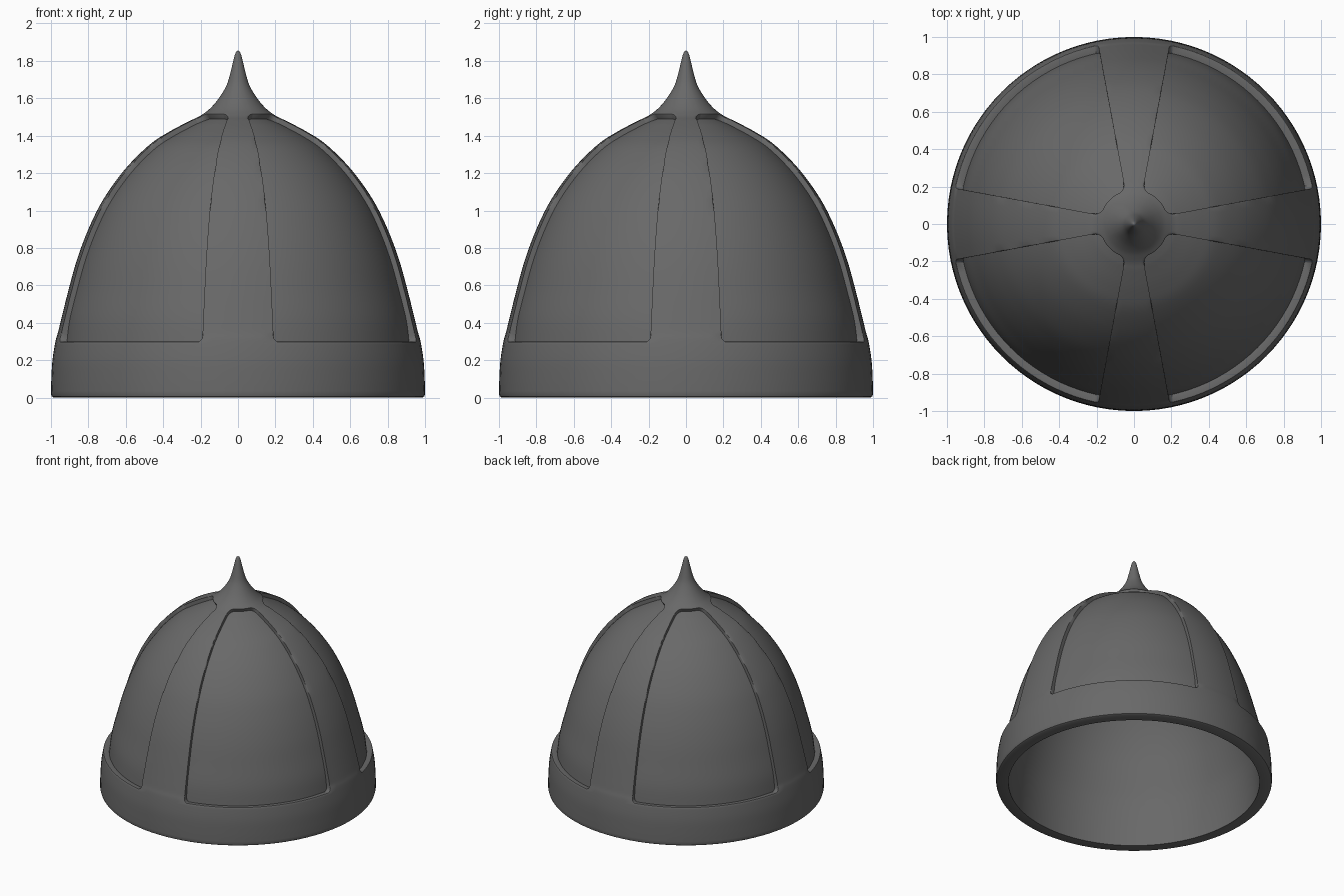
import bpy, bmesh
from math import sin, cos, pi, asin, exp, radians
from mathutils import Vector

cube = bpy.data.objects.get("Cube")
if cube:
    bpy.data.objects.remove(cube, do_unlink=True)

steel = bpy.data.materials.new("dark steel")
steel.use_nodes = True
GREY = (0.14, 0.14, 0.14, 1)
steel.diffuse_color = GREY
steel.node_tree.nodes["Principled BSDF"].inputs["Base Color"].default_value = GREY

COLLAR_R, BAND_Z = 0.186, 0.30   # upper and lower limits of the panel openings


def smooth_curve(points, steps=5):
    """Catmull-Rom curve through (radius, height) points."""
    p = [Vector(q) for q in points]
    p = [2 * p[0] - p[1]] + p + [2 * p[-1] - p[-2]]
    out = []
    for a, b, c, d in zip(p, p[1:], p[2:], p[3:]):
        for k in range(steps):
            t = k / steps
            out.append(0.5 * (2 * b + (c - a) * t + (2 * a - 5 * b + 4 * c - d) * t * t
                              + (3 * b - a - 3 * c + d) * t ** 3))
    return out + [p[-2]]


def inset_curve(curve, depth):
    """Shift a profile towards the inside of the dome."""
    out = []
    for i, q in enumerate(curve):
        t = (curve[min(i + 1, len(curve) - 1)] - curve[max(i - 1, 0)]).normalized()
        out.append(q + Vector((-t.y, t.x)) * depth)
    return out


def rib_half_angle(r, z):
    """Half the angle of a rib, flared where it meets the collar and band."""
    r = max(r, COLLAR_R)
    half = 0.0136 + 0.182 * r + 0.03 * exp((COLLAR_R - r) / 0.012)
    if z >= BAND_Z - 0.001:
        half += 0.02 * exp((BAND_Z - z) / 0.01)
    return asin(half / r)


def column_angles(r, z, rib=6, panel=20):
    """Angles round one row, with columns that follow the rib edges."""
    h = rib_half_angle(r, z)
    out = []
    for q in range(4):
        mid = q * pi / 2
        out += [mid - h + 2 * h * k / rib for k in range(rib)]
        out += [mid + h + (pi / 2 - 2 * h) * k / panel for k in range(panel)]
    return out


def lathe(name, curve, openings=False, inward=False):
    bm = bmesh.new()
    rows = [[bm.verts.new((r * cos(a), r * sin(a), z)) for a in column_angles(r, z)]
            for r, z in curve]
    n = len(rows[0])
    holes = []
    for i, (low, high) in enumerate(zip(rows, rows[1:])):
        in_panel = curve[i].y > BAND_Z - 0.001 and curve[i + 1].x > COLLAR_R - 0.001
        for j in range(n):
            k = (j + 1) % n
            face = bm.faces.new((low[j], low[k], high[k], high[j]))
            if openings and in_panel and j % (n // 4) >= 6:
                holes.append(face)
    bm.normal_update()
    if openings:
        # Cut the panels out and turn the edges inward as rounded walls
        bmesh.ops.delete(bm, geom=holes, context='FACES')
        bm.normal_update()
        rim = [e for e in bm.edges if e.is_boundary
               and all(BAND_Z - 0.01 < v.co.z < 1.6 for v in e.verts)]
        normals = {v.co.copy().freeze(): v.normal.copy() for e in rim for v in e.verts}
        new = bmesh.ops.extrude_edge_only(bm, edges=rim)["geom"]
        for v in (g for g in new if isinstance(g, bmesh.types.BMVert)):
            v.co -= normals[v.co.copy().freeze()] * 0.045
        bmesh.ops.bevel(bm, geom=[e for e in rim if e.is_valid], offset=0.007,
                        segments=2, affect='EDGES', profile=0.5)
    bmesh.ops.remove_doubles(bm, verts=bm.verts[:], dist=0.00005)
    if inward:
        bmesh.ops.reverse_faces(bm, faces=bm.faces[:])
    mesh = bpy.data.meshes.new(name)
    bm.to_mesh(mesh)
    bm.free()
    mesh.materials.append(steel)
    obj = bpy.data.objects.new(name, mesh)
    bpy.context.collection.objects.link(obj)
    bpy.ops.object.select_all(action='DESELECT')
    obj.select_set(True)
    bpy.context.view_layer.objects.active = obj
    bpy.ops.object.shade_smooth_by_angle(angle=radians(40))
    return obj


# Shared dome curve, from the band up to the collar
dome = [(0.945, 0.42), (0.905, 0.58), (0.86, 0.74), (0.80, 0.90), (0.72, 1.06),
        (0.605, 1.22), (0.475, 1.35), (0.37, 1.42), (0.26, 1.478), (0.215, 1.499)]

# Outer frame: brow band, four ribs, collar and spike in one turned shell
rim = [Vector(q) for q in ((0.91, 0), (0.985, 0), (0.996, 0.006))]
band = [(1.0, 0.02), (0.998, 0.1), (0.992, 0.2), (0.976, BAND_Z), (0.962, 0.35)]
spike = [(COLLAR_R, 1.517), (0.15, 1.545), (0.107, 1.594), (0.064, 1.663),
         (0.043, 1.727), (0.021, 1.818), (0.010, 1.848), (0, 1.855)]
lathe("frame_and_spike", rim + smooth_curve(band + dome + spike), openings=True)

# Recessed panels, one dome surface behind the frame
full_dome = smooth_curve([(0.966, 0.26)] + dome + [(0.14, 1.53)])
lathe("panel_dome", inset_curve(full_dome, 0.028))

# Hollow inside
inside = inset_curve(smooth_curve([(0.962, 0.32)] + dome), 0.07)
lathe("inner_lining", [Vector((0.91, 0)), Vector((0.908, 0.12))] + inside
      + [Vector((0, 1.46))], inward=True)
